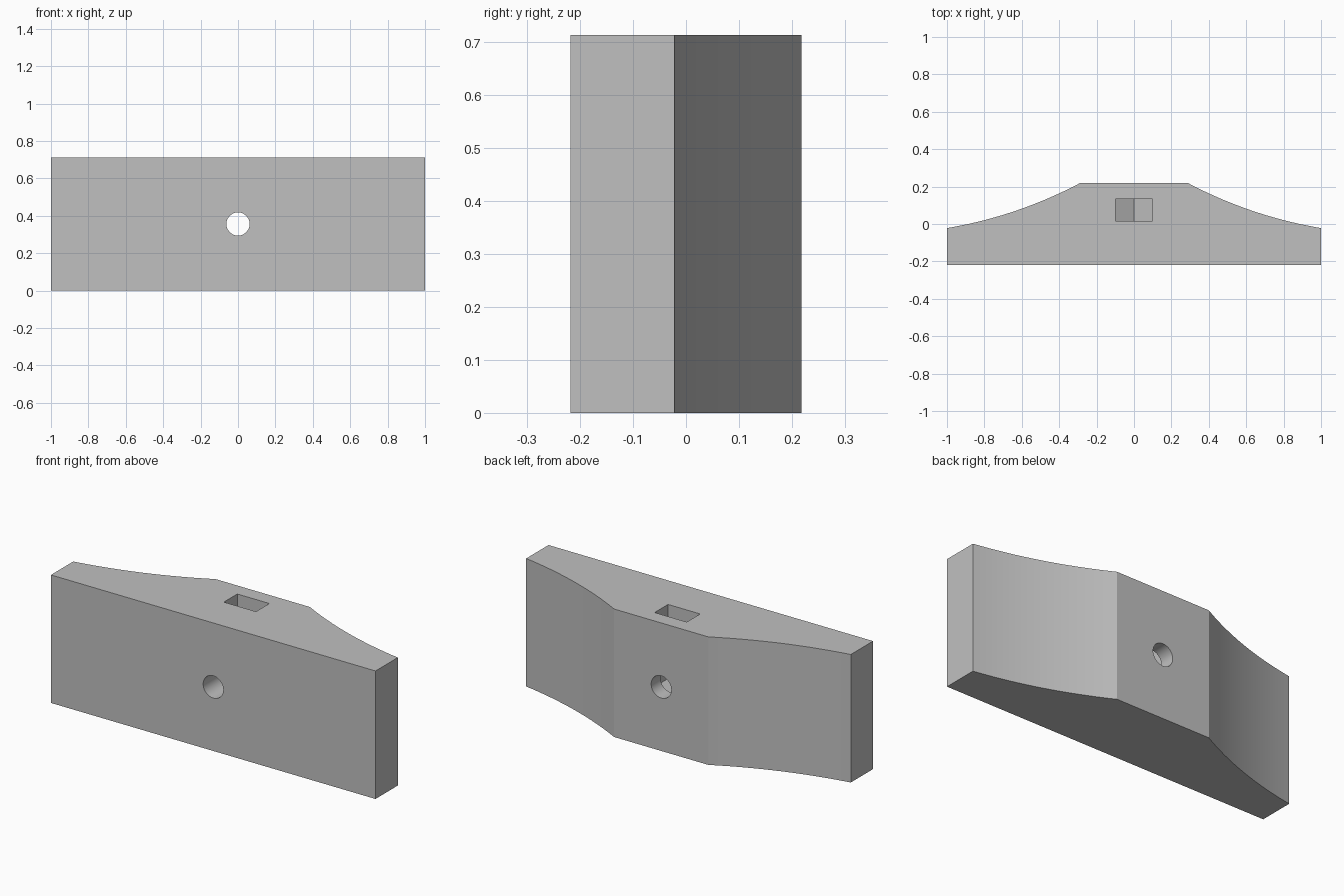
import bpy
import bmesh
from mathutils import Vector

if "Cube" in bpy.data.objects:
    bpy.data.objects.remove(bpy.data.objects["Cube"], do_unlink=True)

HEIGHT, DEPTH = 0.713, 0.218
HOLE_Z = HEIGHT / 2

grey = bpy.data.materials.new("light_grey")
grey.use_nodes = True
colour = (0.53, 0.53, 0.53, 1)
grey.diffuse_color = colour
grey.node_tree.nodes["Principled BSDF"].inputs["Base Color"].default_value = colour


def extrude_profile(name, points, direction):
    """Make a closed solid by extruding a flat outline."""
    bm = bmesh.new()
    face = bm.faces.new([bm.verts.new(p) for p in points])
    result = bmesh.ops.extrude_face_region(bm, geom=[face])
    moved = [g for g in result["geom"] if isinstance(g, bmesh.types.BMVert)]
    bmesh.ops.translate(bm, verts=moved, vec=direction)
    bmesh.ops.recalc_face_normals(bm, faces=bm.faces)
    mesh = bpy.data.meshes.new(name)
    bm.to_mesh(mesh)
    bm.free()
    mesh.materials.append(grey)
    obj = bpy.data.objects.new(name, mesh)
    bpy.context.collection.objects.link(obj)
    return obj


def cut(target, cutter):
    """Subtract the cutter and remove it."""
    mod = target.modifiers.new("cut", "BOOLEAN")
    mod.operation = "DIFFERENCE"
    mod.solver = "EXACT"
    mod.object = cutter
    bpy.ops.object.select_all(action="DESELECT")
    bpy.context.view_layer.objects.active = target
    target.select_set(True)
    bpy.ops.object.modifier_apply(modifier=mod.name)
    bpy.data.objects.remove(cutter, do_unlink=True)


# Body: flat front, raised middle at the back, hollow curved shoulders
inner, outer = Vector((0.29, DEPTH, 0)), Vector((1, -0.022, 0))
chord = outer - inner
inward = Vector((chord.y, -chord.x, 0)).normalized()
SEGMENTS, SAG = 16, 0.03
shoulder = []
for i in range(SEGMENTS + 1):
    t = i / SEGMENTS
    shoulder.append(inner + chord * t + inward * (4 * SAG * t * (1 - t)))
right_half = shoulder + [Vector((1, -DEPTH, 0))]
outline = right_half + [Vector((-p.x, p.y, 0)) for p in reversed(right_half)]
body = extrude_profile("block_body", outline, (0, 0, HEIGHT))

# Round hole from front to back
bpy.ops.mesh.primitive_cylinder_add(vertices=48, radius=0.062, depth=1,
                                    location=(0, 0, HOLE_Z), rotation=(1.570796, 0, 0))
hole = bpy.context.object
hole.name = "hole_cutter"
hole.hide_render = True
hole.data.materials.append(grey)
cut(body, hole)

# Nut slot from the top, ending in the lower point of a hexagon
W, SLOT_Y, SLOT_DEPTH = 0.099, 0.017, 0.118
side_z = HOLE_Z - W * 0.577
tip_z = HOLE_Z - W * 1.155
slot = extrude_profile("nut_slot_cutter",
                       [(-W, SLOT_Y, 1), (-W, SLOT_Y, side_z), (0, SLOT_Y, tip_z),
                        (W, SLOT_Y, side_z), (W, SLOT_Y, 1)],
                       (0, SLOT_DEPTH, 0))
slot.hide_render = True
cut(body, slot)

# Smooth curves, crisp edges
bpy.ops.object.shade_smooth_by_angle(angle=0.35)
